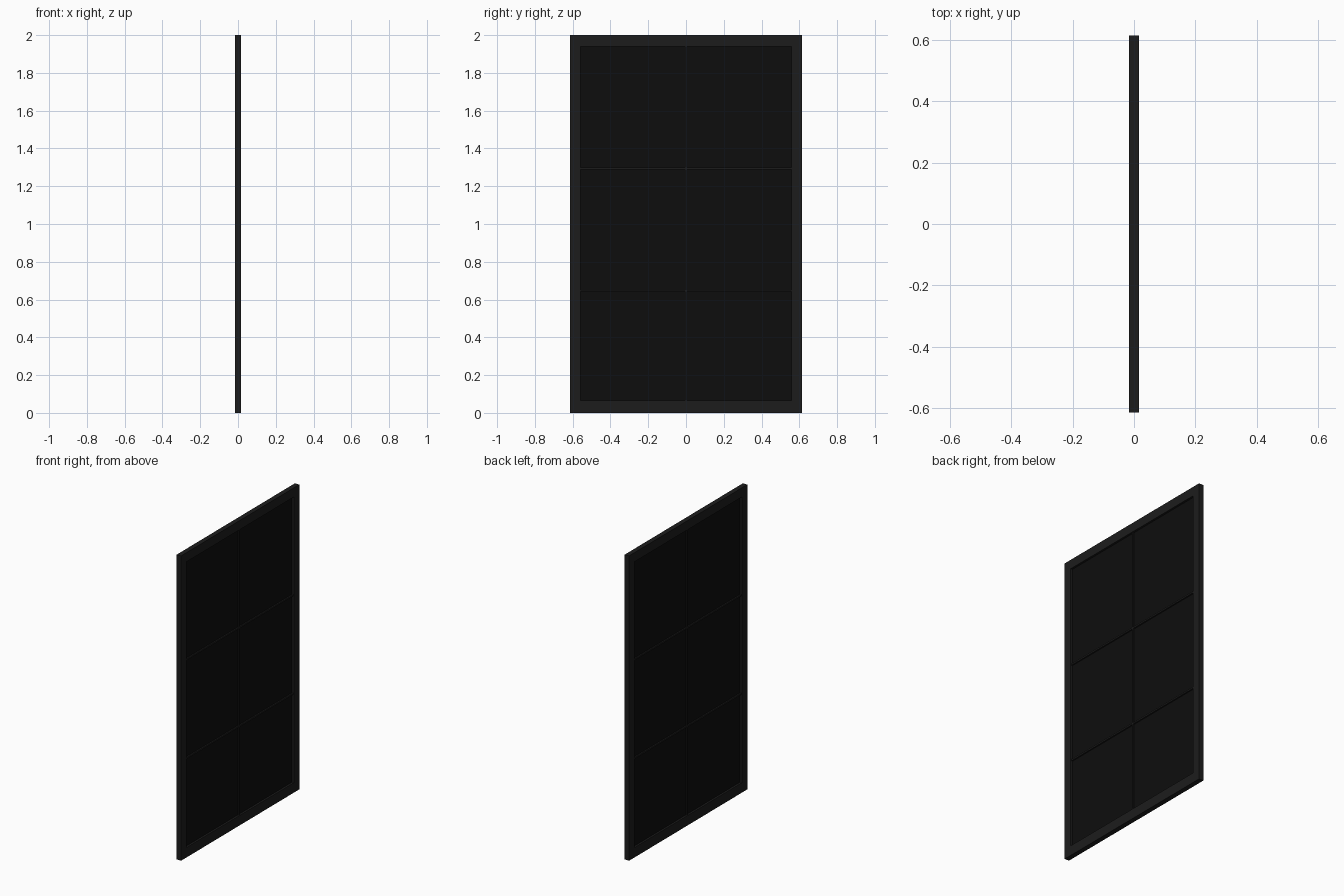
import bpy

if "Cube" in bpy.data.objects:
    bpy.data.objects.remove(bpy.data.objects["Cube"])

W, H, T = 0.613, 2.0, 0.016            # half width, height, half thickness
IN_W, IN_LO, IN_HI = 0.558, 0.065, 1.94  # opening


def material(name, v):
    m = bpy.data.materials.new(name)
    m.diffuse_color = (v, v, v, 1)
    m.use_nodes = True
    m.node_tree.nodes["Principled BSDF"].inputs["Base Color"].default_value = m.diffuse_color
    return m


frame_mat = material("dark_frame", 0.012)
pane_mat = material("black_pane", 0.004)


def mesh_object(name, verts, faces, mat):
    me = bpy.data.meshes.new(name)
    me.from_pydata(verts, [], faces)
    me.materials.append(mat)
    ob = bpy.data.objects.new(name, me)
    bpy.context.collection.objects.link(ob)
    return ob


def box(name, hx, y0, y1, z0, z1, mat):
    v = [(x, y, z) for x in (-hx, hx) for y in (y0, y1) for z in (z0, z1)]
    f = [(0, 1, 3, 2), (4, 6, 7, 5), (0, 4, 5, 1), (2, 3, 7, 6), (0, 2, 6, 4), (1, 5, 7, 3)]
    return mesh_object(name, v, f, mat)


# Outer frame: one closed rectangular ring
outer = [(-W, 0), (W, 0), (W, H), (-W, H)]
inner = [(-IN_W, IN_LO), (IN_W, IN_LO), (IN_W, IN_HI), (-IN_W, IN_HI)]
verts = [(x, y, z) for x in (-T, T) for y, z in outer + inner]
faces = []
for i in range(4):
    j = (i + 1) % 4
    faces += [(i, i + 4, j + 4, j), (i + 8, j + 8, j + 12, i + 12),
              (i, j, j + 8, i + 8), (i + 4, i + 12, j + 12, j + 4)]
mesh_object("frame", verts, faces, frame_mat)

# Thin recessed pane, tucked slightly into the frame
box("pane", 0.003, -IN_W - 0.01, IN_W + 0.01, IN_LO - 0.01, IN_HI + 0.01, pane_mat)

# Glazing bars: one upright, two crossbars
box("upright_bar", 0.012, -0.005, 0.005, IN_LO, IN_HI, frame_mat)
for k in (1, 2):
    z = IN_HI * k / 3
    box(f"crossbar_{k}", 0.0118, -IN_W, IN_W, z - 0.005, z + 0.005, frame_mat)
